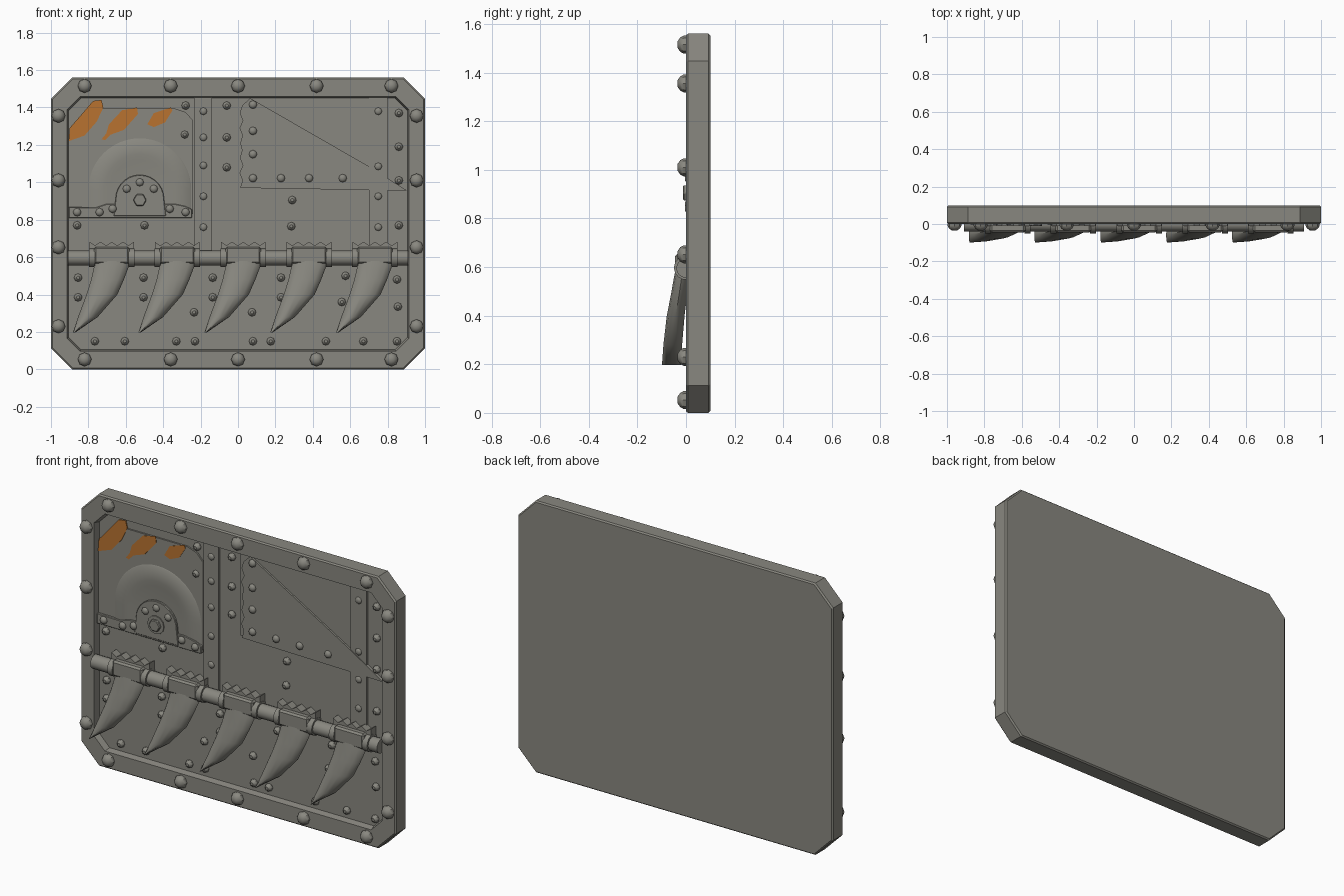
import bpy, bmesh, math

if "Cube" in bpy.data.objects:
    bpy.data.objects.remove(bpy.data.objects["Cube"])

def material(name, rgb):
    m = bpy.data.materials.new(name)
    m.diffuse_color = (*rgb, 1)
    m.use_nodes = True
    m.node_tree.nodes["Principled BSDF"].inputs["Base Color"].default_value = m.diffuse_color
    return m

STEEL = material("grey_steel", (0.25, 0.245, 0.215))
ORANGE = material("orange_paint", (0.48, 0.17, 0.03))
FLOOR = 0.035                      # depth of the recessed panel

def finish(bm, name, mat=STEEL, smooth=False, bevel=0):
    bmesh.ops.recalc_face_normals(bm, faces=bm.faces)
    me = bpy.data.meshes.new(name)
    bm.to_mesh(me)
    bm.free()
    me.materials.append(mat)
    ob = bpy.data.objects.new(name, me)
    bpy.context.collection.objects.link(ob)
    if bevel:
        mod = ob.modifiers.new("bevel", 'BEVEL')
        mod.width, mod.segments, mod.limit_method = bevel, 1, 'ANGLE'
    if smooth:
        bpy.ops.object.select_all(action='DESELECT')
        bpy.context.view_layer.objects.active = ob
        ob.select_set(True)
        bpy.ops.object.shade_smooth_by_angle(angle=math.radians(40))
    return ob

def loft(bm, rings):
    """Skin a stack of closed rings and cap both ends."""
    vs = [[bm.verts.new(p) for p in r] for r in rings]
    n = len(vs[0])
    for a, b in zip(vs, vs[1:]):
        for i in range(n):
            bm.faces.new((a[i], a[(i + 1) % n], b[(i + 1) % n], b[i]))
    bm.faces.new(vs[0])
    bm.faces.new(vs[-1])

def plate(name, pts, front, back=FLOOR + 0.005, mat=STEEL, bevel=0):
    """Flat outline in x, z given thickness along y."""
    bm = bmesh.new()
    loft(bm, [[(x, y, z) for x, z in pts] for y in (front, back)])
    return finish(bm, name, mat, bevel=bevel)

def rect(x0, x1, z0, z1):
    return [(x0, z0), (x1, z0), (x1, z1), (x0, z1)]

def octagon(x, z0, z1, c):
    return [(-x + c, z0), (x - c, z0), (x, z0 + c), (x, z1 - c),
            (x - c, z1), (-x + c, z1), (-x, z1 - c), (-x, z0 + c)]

def arc(cx, cz, r, a0, a1, n):
    return [(cx + r * math.cos(math.radians(a0 + (a1 - a0) * i / n)),
             cz + r * math.sin(math.radians(a0 + (a1 - a0) * i / n))) for i in range(n + 1)]

def domes(name, spots, base, r, h, sides):
    """Rounded bolt heads facing the front."""
    bm = bmesh.new()
    for x, z in spots:
        rings = []
        for k, d in ((1, 0), (1, 0.3), (0.8, 0.7), (0.4, 1)):
            rings.append([(x + r * k * math.cos(math.tau * i / sides), base - h * d,
                           z + r * k * math.sin(math.tau * i / sides)) for i in range(sides)])
        loft(bm, rings)
    return finish(bm, name, smooth=True)

def tube(bm, x0, x1, y, z, r, n=14):
    loft(bm, [[(x, y + r * math.cos(math.tau * i / n), z + r * math.sin(math.tau * i / n))
               for i in range(n)] for x in (x0, x1)])

# Backing slab with raised octagonal frame and recessed panel
outer = octagon(1, 0, 1.56, 0.113)
edge = octagon(0.993, 0.007, 1.553, 0.11)
lip = octagon(0.913, 0.097, 1.458, 0.068)
inner = octagon(0.905, 0.105, 1.45, 0.066)
bm = bmesh.new()
loft(bm, [[(x, y, z) for x, z in pts] for pts, y in
          ((edge, 0.1), (outer, 0.092), (outer, 0.008), (edge, 0), (lip, 0), (inner, FLOOR))])
finish(bm, "frame_and_panel")

# Upright straps
plate("left_strap", rect(-0.235, -0.14, 0.62, 1.452), 0.022)
plate("right_strap", rect(0.70, 0.80, 0.62, 1.452), 0.022)

# Torn patch with jagged left edge and diagonal fold
jag = [(0.012 + (0.014 if i % 2 else 0) - 0.002 * (i % 3), 0.97 + i * 0.04) for i in range(12)]
plate("torn_patch", [(0.905, 0.955), (0.70, 1.085), (0.065, 1.45)] + jag[::-1], 0.018)
plate("patch_backing", rect(-0.005, 0.70, 0.975, 1.45), 0.029)

# Saw housing with arched top and half disc blade
plate("saw_housing", [(-0.905, 0.83), (-0.24, 0.83), (-0.24, 1.33), (-0.28, 1.375), (-0.34, 1.395),
                      (-0.72, 1.395), (-0.80, 1.365), (-0.87, 1.30), (-0.905, 1.23)], 0.026)
bm = bmesh.new()
rings = []
for r, y in ((0.28, 0.03), (0.27, 0.022), (0.19, 0.016), (0.16, 0.02)):
    pts = [(-0.525 + r, 0.84)] + arc(-0.525, 0.96, r, 0, 180, 24) + [(-0.525 - r, 0.84)]
    rings.append([(x, y, z) for x, z in pts])
loft(bm, rings)
finish(bm, "saw_blade", smooth=True)

# Hub bracket, axle washer and nut
plate("bracket_bar", [(-0.905, 0.81), (-0.245, 0.81), (-0.245, 0.855), (-0.28, 0.872), (-0.34, 0.885),
                      (-0.70, 0.885), (-0.76, 0.865), (-0.905, 0.868)], 0.012, bevel=0.003)
plate("bracket_arch", [(-0.385, 0.82)] + arc(-0.525, 0.91, 0.13, 0, 180, 14) + [(-0.665, 0.82)],
      0.008, bevel=0.003)
plate("hub_washer", arc(-0.525, 0.905, 0.052, 0, 330, 11), 0.002)
plate("hub_nut", arc(-0.525, 0.905, 0.036, 0, 300, 5), -0.012, bevel=0.004)

# Painted hazard patches
for i, pts in enumerate((
        [(-0.905, 1.22), (-0.9, 1.29), (-0.83, 1.37), (-0.775, 1.435), (-0.73, 1.44),
         (-0.72, 1.40), (-0.755, 1.325), (-0.82, 1.25)],
        [(-0.73, 1.23), (-0.705, 1.26), (-0.69, 1.31), (-0.62, 1.385), (-0.54, 1.40),
         (-0.535, 1.365), (-0.61, 1.28), (-0.68, 1.255), (-0.71, 1.225)],
        [(-0.485, 1.31), (-0.45, 1.37), (-0.36, 1.40), (-0.35, 1.385), (-0.39, 1.32), (-0.45, 1.295)])):
    plate(f"hazard_patch_{i + 1}", pts, 0.0235, 0.029, ORANGE)

# Frame bolts
bolts = [(x, z) for x in (-0.82, -0.36, 0, 0.42, 0.82) for z in (0.053, 1.515)]
bolts += [(x, z) for x in (-0.96, 0.955) for z in (0.23, 0.652, 1.01, 1.355)]
domes("frame_bolts", bolts, 0.001, 0.037, 0.035, 8)

# Panel rivets, laid out in rows and columns
low = [(x, 0.15) for x in (-0.765, -0.605, -0.33, -0.23, 0.08, 0.175, 0.47, 0.67, 0.85)]
low += [(x, z) for x in (-0.855, -0.505, -0.135, 0.23) for z in (0.385, 0.49)]
low += [(-0.235, 0.305), (0.075, 0.305), (0.555, 0.36), (0.575, 0.5), (0.85, 0.48), (0.855, 0.335)]
high = [(0.86, z) for z in (0.77, 1.01, 1.19, 1.37)] + [(-0.06, z) for z in (1.08, 1.24, 1.41)]
high += [(0.29, 0.905), (0.285, 0.765), (-0.86, 0.77), (-0.5, 0.77), (-0.28, 1.41), (-0.285, 1.255)]
domes("panel_rivets", low + high, FLOOR + 0.001, 0.022, 0.025, 8)
patch = [(0.08, z) for z in (1.15, 1.275, 1.415)] + [(x, 1.022) for x in (0.08, 0.23, 0.38, 0.56)]
domes("patch_rivets", patch, 0.02, 0.022, 0.018, 8)
strap = [(-0.185, z) for z in (0.76, 0.925, 1.09, 1.24, 1.38)]
strap += [(0.75, z) for z in (0.76, 0.925, 1.085, 1.38)]
domes("strap_rivets", strap, 0.024, 0.02, 0.012, 8)
hub = [(-0.86, 0.84), (-0.74, 0.84), (-0.67, 0.858), (-0.365, 0.858), (-0.28, 0.84),
       (-0.595, 0.965), (-0.525, 1.0), (-0.45, 0.965)]
domes("bracket_rivets", hub, 0.014, 0.022, 0.018, 8)

# Cross pipe
bm = bmesh.new()
tube(bm, -0.91, 0.91, 0.0, 0.595, 0.04)
finish(bm, "cross_pipe", smooth=True)

# Fang sections: height, left, right, front, back
FANG = ((0.63, -0.09, 0.09, -0.035, 0.02), (0.56, -0.092, 0.095, -0.05, 0.015),
        (0.48, -0.11, 0.065, -0.064, 0.005), (0.40, -0.135, 0.03, -0.08, -0.005),
        (0.28, -0.18, -0.075, -0.094, -0.015), (0.196, -0.208, -0.196, -0.10, -0.02))
for k, cx in enumerate((-0.675, -0.325, 0.028, 0.38, 0.732)):
    # Wavy mounting flange
    top = [(cx + 0.12 - 0.24 * i / 16, 0.672 + 0.01 * math.cos(i * math.pi / 2)) for i in range(17)]
    plate(f"fang_flange_{k + 1}", [(cx - 0.12, 0.55), (cx + 0.12, 0.55)] + top, -0.012)
    # Square sleeve and round collars
    plate(f"fang_sleeve_{k + 1}", rect(cx - 0.095, cx + 0.095, 0.565, 0.655), -0.045, bevel=0.01)
    bm = bmesh.new()
    tube(bm, cx - 0.122, cx - 0.09, 0, 0.597, 0.05)
    tube(bm, cx + 0.09, cx + 0.122, 0, 0.597, 0.05)
    finish(bm, f"pipe_collars_{k + 1}", smooth=True)
    # Curved fang
    bm = bmesh.new()
    loft(bm, [[(cx + (a + b) / 2 + (b - a) / 2 * math.cos(math.tau * i / 14),
                (f + r) / 2 + (r - f) / 2 * math.sin(math.tau * i / 14), z) for i in range(14)]
              for z, a, b, f, r in FANG])
    finish(bm, f"fang_{k + 1}", smooth=True)
